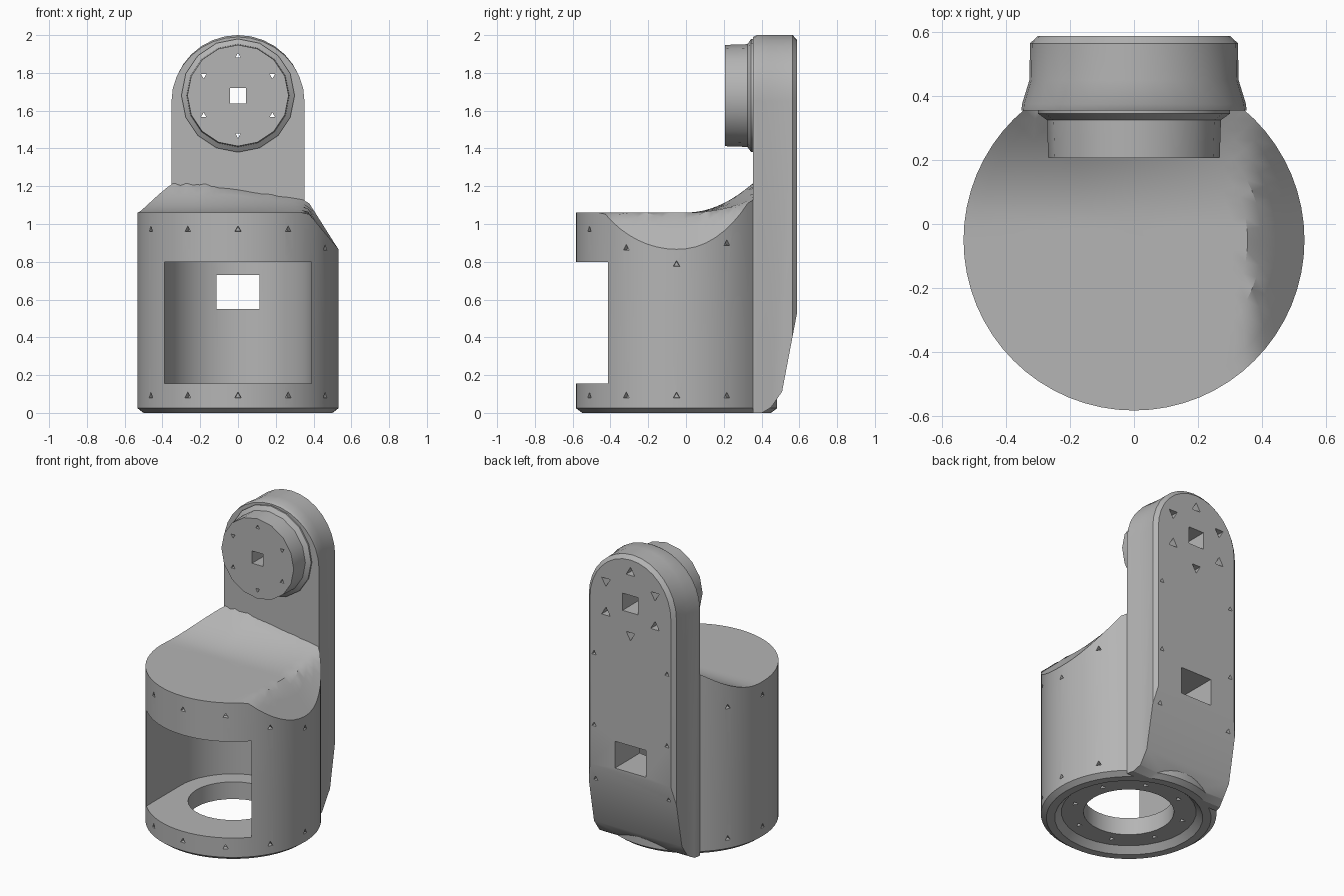
import bpy, bmesh, math
from mathutils import Matrix, Vector

old = bpy.data.objects.get("Cube")
if old:
    bpy.data.objects.remove(old, do_unlink=True)

grey = bpy.data.materials.new("plain grey")
grey.use_nodes = True
colour = (0.46, 0.46, 0.46, 1)
grey.diffuse_color = colour
grey.node_tree.nodes["Principled BSDF"].inputs["Base Color"].default_value = colour

CY, R = -0.05, 0.533      # body axis and radius
BOSS_Z = 1.68


def finish(name, bm):
    bmesh.ops.recalc_face_normals(bm, faces=bm.faces)
    mesh = bpy.data.meshes.new(name)
    bm.to_mesh(mesh)
    bm.free()
    mesh.materials.append(grey)
    obj = bpy.data.objects.new(name, mesh)
    bpy.context.collection.objects.link(obj)
    return obj


def combine(target, other, operation):
    bpy.context.view_layer.objects.active = target
    mod = target.modifiers.new(operation.lower(), 'BOOLEAN')
    mod.operation, mod.solver, mod.object = operation, 'EXACT', other
    bpy.ops.object.modifier_apply(modifier=mod.name)
    bpy.data.objects.remove(other, do_unlink=True)


def loft(bm, rings):
    """Skin closed loops of points and cap both ends."""
    loops = [[bm.verts.new(p) for p in ring] for ring in rings]
    for a, b in zip(loops, loops[1:]):
        for i in range(len(a)):
            j = (i + 1) % len(a)
            bm.faces.new((a[i], a[j], b[j], b[i]))
    bm.faces.new(loops[0])
    bm.faces.new(loops[-1])


def ring(r, z, n=64):
    pts = []
    for i in range(n):
        a = math.tau * i / n
        x, y = r * math.cos(a), CY + r * math.sin(a)
        pts.append((x, y, z(x, y) if callable(z) else z))
    return pts


def spike(bm, pos, direction, r1, r2, depth, sides=3, spin=0.0):
    """Tapered hole cutter centred on pos."""
    turn = Vector(direction).to_track_quat('Z', 'Y').to_matrix().to_4x4()
    bmesh.ops.create_cone(bm, cap_ends=True, segments=sides, radius1=r1, radius2=r2,
                          depth=depth, matrix=Matrix.Translation(pos) @ turn @ Matrix.Rotation(spin, 4, 'Z'))


def top_height(x, y):
    """Saddle top: sweeps up to the arm, falls away on the +x side."""
    t = min(max(y, 0) / 0.36, 1)
    s = min(max((x + 0.2) / 0.55, 0), 1)
    return 1.06 + (0.16 - 0.09 * s) * t ** 2 - 1.19 * max(0, x - 0.37)


# Round body with a sculpted top
bm = bmesh.new()
rings = [ring(0.5, 0), ring(R, 0.025), ring(R, 0.4)]
rings += [ring(R * k / 12, top_height) for k in range(12, 0, -1)]
loft(bm, rings)
body = finish("link_body", bm)

# Upright arm with a round head and a tapering heel
bm = bmesh.new()
sections = []
for y, w, top in ((0.355, 0.352, 1.99), (0.375, 0.35, 2), (0.45, 0.327, 2),
                  (0.565, 0.325, 2), (0.588, 0.3, 1.975)):
    arc = [math.pi * i / 16 for i in range(17)]
    pts = [(w * math.cos(a), y, 1.65 + (top - 1.65) * math.sin(a)) for a in arc]
    sections.append(pts + [(-w, y, 0), (w, y, 0)])
loft(bm, sections)
for point, normal in (((0, 0.588, 0.53), (0, 1, -0.19)), ((0, 0.5, 0.1), (0, 1, -0.7)),
                      ((0, 0.46, 0.035), (0, 0.6, -1))):
    cut = bmesh.ops.bisect_plane(bm, geom=bm.verts[:] + bm.edges[:] + bm.faces[:],
                                 plane_co=point, plane_no=normal, clear_outer=True)
    edges = [e for e in cut["geom_cut"] if isinstance(e, bmesh.types.BMEdge)]
    bmesh.ops.contextual_create(bm, geom=edges)
combine(body, finish("upright_arm", bm), 'UNION')

# Joint boss with a flared collar
bm = bmesh.new()
loft(bm, [[(r * math.sin(math.tau * i / 16), y, BOSS_Z + r * math.cos(math.tau * i / 16))
           for i in range(16)] for y, r in ((0.207, 0.268), (0.325, 0.272), (0.345, 0.3), (0.4, 0.3))])
combine(body, finish("joint_boss", bm), 'UNION')

# Front chamber with a rounded back wall
bm = bmesh.new()
half = 0.39
plan = [(half * math.cos(math.pi * i / 24), CY + half * math.sin(math.pi * i / 24)) for i in range(25)]
plan += [(-half, -0.8), (half, -0.8)]
loft(bm, [[(x, y, z) for x, y in plan] for z in (0.155, 0.8)])
combine(body, finish("chamber_cutter", bm), 'DIFFERENCE')

# Base recess and central hole
for name, low, high, r1, r2 in (("recess_cutter", -0.01, 0.04, 0.46, 0.41),
                                ("floor_hole_cutter", -0.1, 0.3, 0.275, 0.275)):
    bm = bmesh.new()
    loft(bm, [ring(r1, low, 32), ring(r2, high, 32)])
    combine(body, finish(name, bm), 'DIFFERENCE')

# Cable window through the back wall, shaft hole and bolt holes in the head
bm = bmesh.new()
bmesh.ops.create_cube(bm, size=1, matrix=Matrix.Translation((0, 0.5, 0.64)) @ Matrix.Diagonal((0.23, 0.6, 0.18, 1)))
spike(bm, (0, 0.4, BOSS_Z), (0, -1, 0), 0.085, 0.055, 0.5, 4, math.pi / 4)
for k in range(6):
    a = math.tau * k / 6
    spike(bm, (0.21 * math.sin(a), 0.4, BOSS_Z + 0.21 * math.cos(a)), (0, -1, 0),
          0.04, 0.013, 0.5, 3, a)
combine(body, finish("through_hole_cutter", bm), 'DIFFERENCE')

# Small screw holes: round the body, under the base, up the back
bm = bmesh.new()
for deg in range(-210, 31, 30):
    a = math.radians(deg)
    out = Vector((math.cos(a), math.sin(a), 0))
    rim = Vector((0, CY, 0)) + out * R
    high = min(0.97, top_height(rim.x, rim.y) - 0.08)
    for z in (0.09, high):
        spike(bm, rim + Vector((0, 0, z)), -out, 0.024, 0.016, 0.06)
for k in range(8):
    a = math.tau * (k + 0.5) / 8
    spike(bm, (0.34 * math.cos(a), CY + 0.34 * math.sin(a), 0.04), (0, 0, 1), 0.025, 0.015, 0.06)
for z in (0.8, 1.28):
    for x in (-0.27, 0.27):
        spike(bm, (x, 0.588, z), (0, -1, 0), 0.022, 0.014, 0.06)
for x in (-0.27, 0.27):
    spike(bm, (x, 0.565, 0.43), (0, -1, 0), 0.022, 0.014, 0.06)
combine(body, finish("screw_hole_cutter", bm), 'DIFFERENCE')

# Smooth curved faces, crisp edges
bpy.ops.object.select_all(action='DESELECT')
body.select_set(True)
bpy.context.view_layer.objects.active = body
bpy.ops.object.shade_smooth_by_angle(angle=math.radians(30))
